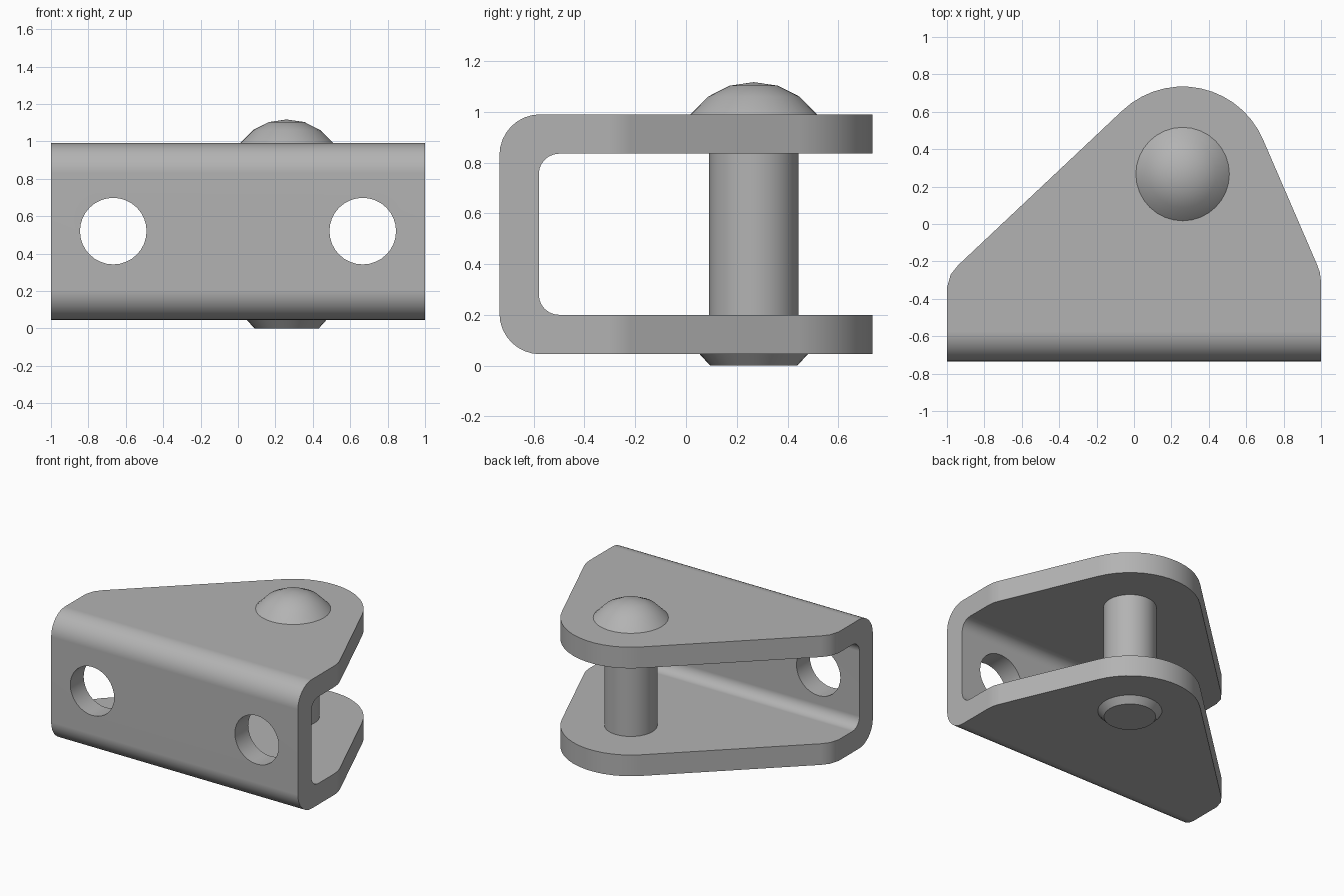
import bpy, bmesh
from math import radians, sin, cos, pi
from mathutils import Vector

cube = bpy.data.objects.get("Cube")
if cube:
    bpy.data.objects.remove(cube)

metal = bpy.data.materials.new("grey metal")
metal.use_nodes = True
metal.diffuse_color = (0.45, 0.45, 0.45, 1)
metal.node_tree.nodes["Principled BSDF"].inputs["Base Color"].default_value = metal.diffuse_color


def arc(cx, cy, r, start, end, steps):
    angles = [radians(start + (end - start) * i / steps) for i in range(steps + 1)]
    return [(cx + r * cos(a), cy + r * sin(a)) for a in angles]


def make_object(name, bm):
    bmesh.ops.recalc_face_normals(bm, faces=bm.faces)
    mesh = bpy.data.meshes.new(name)
    bm.to_mesh(mesh)
    bm.free()
    mesh.materials.append(metal)
    obj = bpy.data.objects.new(name, mesh)
    bpy.context.collection.objects.link(obj)
    return obj


def prism(name, points, place, depth):
    """Extrude a flat outline; place() maps each 2D point into space."""
    bm = bmesh.new()
    face = bm.faces.new([bm.verts.new(place(*p)) for p in points])
    result = bmesh.ops.extrude_face_region(bm, geom=[face])
    moved = [v for v in result["geom"] if isinstance(v, bmesh.types.BMVert)]
    bmesh.ops.translate(bm, verts=moved, vec=Vector(depth))
    return make_object(name, bm)


def activate(obj):
    bpy.ops.object.select_all(action="DESELECT")
    obj.select_set(True)
    bpy.context.view_layer.objects.active = obj


def cut(obj, cutter, operation):
    activate(obj)
    mod = obj.modifiers.new("cut", "BOOLEAN")
    mod.operation, mod.object, mod.solver = operation, cutter, "EXACT"
    bpy.ops.object.modifier_apply(modifier=mod.name)
    bpy.data.objects.remove(cutter)


def smooth(obj):
    activate(obj)
    bpy.ops.object.shade_smooth_by_angle(angle=radians(30))


# Bent plate: U section swept across the width
back, tip, low, high, thick = -0.735, 0.735, 0.045, 0.99, 0.155
bend, inner = 0.16, 0.08
wall = back + thick
section = [(tip + 0.1, low)]
section += arc(back + bend, low + bend, bend, 270, 180, 8)
section += arc(back + bend, high - bend, bend, 180, 90, 8)
section += [(tip + 0.1, high), (tip + 0.1, high - thick)]
section += arc(wall + inner, high - thick - inner, inner, 90, 180, 6)
section += arc(wall + inner, low + thick + inner, inner, 180, 270, 6)
section += [(tip + 0.1, low + thick)]
bracket = prism("bracket", section, lambda y, z: (-1.1, y, z), (2.2, 0, 0))

# Trim both flanges to the rounded triangular outline
pin_x, pin_y = 0.26, 0.267
outline = [(-1, back - 0.1), (1, back - 0.1), (1, -0.31), (0.994, -0.26), (0.98, -0.22)]
outline += arc(pin_x, pin_y, 0.468, 23, 133.5, 14)
outline += [(-0.94, -0.22), (-0.98, -0.27), (-1, -0.34)]
cut(bracket, prism("outline_cutter", outline, lambda x, y: (x, y, -0.5), (0, 0, 2)), "INTERSECT")

# Mounting holes
for side in (-1, 1):
    circle = arc(side * 0.667, 0.52, 0.178, 0, 360, 32)[:-1]
    cut(bracket, prism("hole_cutter", circle, lambda x, z: (x, back - 0.2, z), (0, 0.5, 0)), "DIFFERENCE")
smooth(bracket)
bracket.modifiers.new("clean shading", "WEIGHTED_NORMAL").keep_sharp = True

# Rivet pin: chamfered foot, shaft and domed head turned as one piece
profile = [(0, 0), (0.172, 0), (0.213, low), (0.176, low), (0.176, high), (0.25, high),
           (0.18, 1.06), (0.095, 1.103), (0, 1.117)]
bm = bmesh.new()
verts = [bm.verts.new((pin_x + r, pin_y, z)) for r, z in profile]
edges = [bm.edges.new(pair) for pair in zip(verts, verts[1:])]
bmesh.ops.spin(bm, geom=verts + edges, cent=(pin_x, pin_y, 0), axis=(0, 0, 1), angle=2 * pi, steps=32)
bmesh.ops.remove_doubles(bm, verts=bm.verts, dist=0.0005)
smooth(make_object("rivet_pin", bm))
